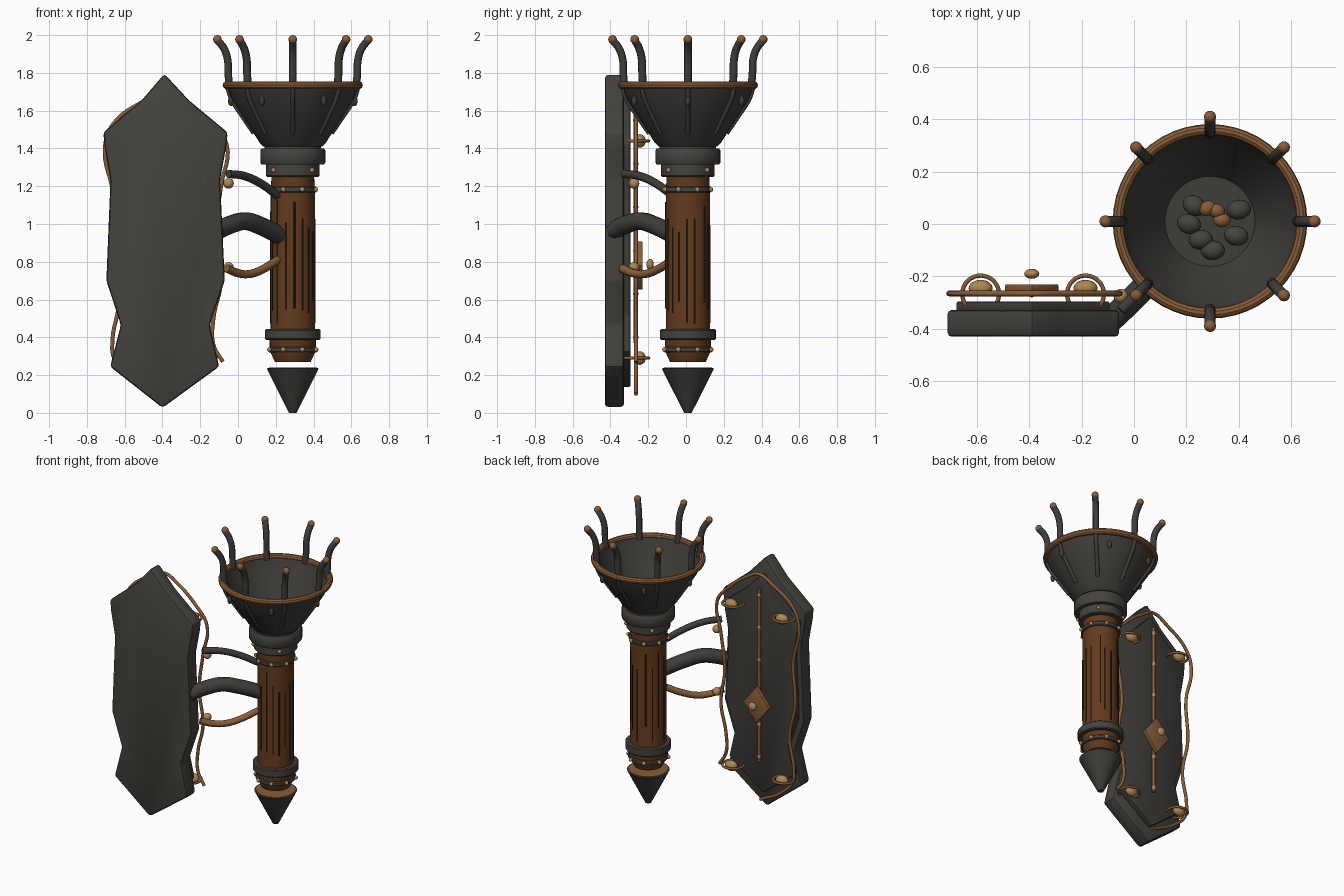
import bpy, bmesh, math, random
from mathutils import Vector, Matrix

if "Cube" in bpy.data.objects:
    bpy.data.objects.remove(bpy.data.objects["Cube"])
random.seed(4)
CX, CY = 0.29, 0.01   # torch axis


def material(name, r, g, b):
    m = bpy.data.materials.new(name)
    m.use_nodes = True
    m.diffuse_color = (r, g, b, 1)
    m.node_tree.nodes["Principled BSDF"].inputs["Base Color"].default_value = (r, g, b, 1)
    return m


IRON = material("iron", 0.06, 0.056, 0.049)
DARK = material("dark iron", 0.05, 0.047, 0.042)
COPPER = material("copper", 0.25, 0.11, 0.04)
WOOD = material("wood", 0.12, 0.042, 0.012)
GROOVE = material("wood groove", 0.03, 0.013, 0.006)
BRASS = material("brass", 0.42, 0.25, 0.09)


def add(name, mesh, mat, angle=35):
    ob = bpy.data.objects.new(name, mesh)
    bpy.context.collection.objects.link(ob)
    mesh.materials.clear()
    mesh.materials.append(mat)
    bpy.ops.object.select_all(action="DESELECT")
    ob.select_set(True)
    bpy.context.view_layer.objects.active = ob
    bpy.ops.object.shade_smooth_by_angle(angle=math.radians(angle))
    return ob


def from_bm(name, bm, mat, angle=35):
    mesh = bpy.data.meshes.new(name)
    bmesh.ops.recalc_face_normals(bm, faces=bm.faces)
    bm.to_mesh(mesh)
    bm.free()
    return add(name, mesh, mat, angle)


def lathe(name, profile, mat, closed=False, steps=40):
    """Spin (radius, z) points around the torch axis."""
    bm = bmesh.new()
    vs = [bm.verts.new((CX + r, CY, z)) for r, z in profile]
    pairs = list(zip(vs, vs[1:])) + ([(vs[-1], vs[0])] if closed else [])
    edges = [bm.edges.new(p) for p in pairs]
    bmesh.ops.spin(bm, geom=vs + edges, cent=(CX, CY, 0), axis=(0, 0, 1),
                   angle=2 * math.pi, steps=steps)
    bmesh.ops.remove_doubles(bm, verts=bm.verts, dist=0.0005)
    return from_bm(name, bm, mat)


def tube(name, points, radius, mat):
    cu = bpy.data.curves.new(name, "CURVE")
    cu.dimensions = "3D"
    cu.bevel_depth, cu.bevel_resolution, cu.resolution_u = radius, 3, 6
    cu.use_fill_caps = True
    sp = cu.splines.new("BEZIER")
    sp.bezier_points.add(len(points) - 1)
    for bp, p in zip(sp.bezier_points, points):
        bp.co = p
        bp.handle_left_type = bp.handle_right_type = "AUTO"
    tmp = bpy.data.objects.new(name + "_path", cu)
    bpy.context.collection.objects.link(tmp)
    bpy.context.view_layer.update()
    dg = bpy.context.evaluated_depsgraph_get()
    mesh = bpy.data.meshes.new_from_object(tmp.evaluated_get(dg))
    bpy.data.objects.remove(tmp)
    return add(name, mesh, mat, 50)


def ball(name, loc, size, mat, turn=0):
    bm = bmesh.new()
    bmesh.ops.create_uvsphere(bm, u_segments=16, v_segments=10, radius=1, matrix=(
        Matrix.Translation(loc) @ Matrix.Rotation(turn, 4, "Z") @ Matrix.Diagonal((*size, 1))))
    return from_bm(name, bm, mat, 60)


def slab(name, outline, y0, y1, mat, bevel):
    """Extrude an (x, z) outline from y0 to y1."""
    bm = bmesh.new()
    face = bm.faces.new([bm.verts.new((x, y0, z)) for x, z in outline])
    out = bmesh.ops.extrude_face_region(bm, geom=[face])["geom"]
    bmesh.ops.translate(bm, vec=(0, y1 - y0, 0),
                        verts=[v for v in out if isinstance(v, bmesh.types.BMVert)])
    bmesh.ops.bevel(bm, geom=list(bm.edges), offset=bevel, segments=2, affect="EDGES", profile=0.5)
    return from_bm(name, bm, mat, 30)


def around(a, r, z):
    return Vector((CX + r * math.cos(a), CY + r * math.sin(a), z))


# Wooden shaft with dark grooves
lathe("shaft", [(0, .27), (.095, .27), (.122, .33), (.122, .4), (.117, .45), (.117, 1.15),
                (.112, 1.28), (0, 1.28)], WOOD)
for i in range(16):
    a = (i + random.uniform(-.25, .25)) * math.tau / 16
    low, high = random.uniform(.46, .62), random.uniform(.95, 1.14)
    tube("shaft_groove", [around(a, .116, low), around(a, .116, high)], .0045, GROOVE)

# Pointed foot
lathe("foot_spike", [(0, 0), (.02, 0), (.138, .235), (.13, .237), (0, .237)], DARK)
lathe("foot_cap", [(0, .236), (.127, .236), (.127, .24), (0, .24)], COPPER)

# Iron bands with brass rivets
for name, z0, z1, r, n in (("lower_band", .32, .35, .13, 8), ("lower_collar", .387, .443, .148, 0),
                           ("upper_band", 1.167, 1.198, .128, 8), ("neck_collar", 1.25, 1.32, .142, 4)):
    e = .006
    lathe(name, [(.09, z0), (r - e, z0), (r, z0 + e), (r, z1 - e), (r - e, z1), (.09, z1)], IRON, True)
    for i in range(n):
        p = around((i + .5) * math.tau / n, r + .003, (z0 + z1) / 2)
        ball("rivet", p, (.013,) * 3, BRASS)

# Bowl and its neck
lathe("bowl_neck", [(0, 1.31), (.165, 1.315), (.172, 1.325), (.172, 1.39), (.165, 1.4),
                    (.15, 1.4), (.15, 1.43), (0, 1.43)], IRON)
lathe("bowl", [(0, 1.41), (.155, 1.41), (.175, 1.43), (.265, 1.57), (.325, 1.665), (.35, 1.735),
               (.332, 1.735), (.305, 1.66), (.172, 1.45), (0, 1.45)], DARK)
ring = [(.35 + .021 * math.cos(t * math.tau / 10), 1.735 + .021 * math.sin(t * math.tau / 10))
        for t in range(10)]
lathe("bowl_rim", ring, COPPER, True, 48)

# Ribs, curved prongs and studs around the bowl
for i in range(8):
    a = i * math.tau / 8
    tube("bowl_rib", [around(a, r, z) for r, z in ((.205, 1.48), (.266, 1.57), (.326, 1.665), (.347, 1.73))],
         .013, DARK)
    tube("prong", [around(a, r, z) for r, z in ((.335, 1.72), (.342, 1.8), (.345, 1.87), (.365, 1.93), (.4, 1.975))],
         .021, DARK)
    ball("prong_tip", around(a, .399, 1.977), (.023,) * 3, COPPER)
for i in range(6):
    a = i * math.tau / 6
    ball("bowl_stud", around(a, .328, 1.652), (.015, .015, .028), DARK, a)

# Coals and embers in the bowl
for x, y in ((.23, .07), (.4, .055), (.21, 0), (.255, -.06), (.3, -.1), (.39, -.045)):
    ball("coal", (x, y, 1.48), (.047, .038, .035), IRON, random.uniform(-.6, .6))
for x, y in ((.28, .06), (.315, .05), (.335, .015)):
    ball("ember", (x, y, 1.495), (.034, .028, .03), COPPER, random.uniform(-.6, .6))

# Wall plate and raised panel
outline = [(-.39, 1.795), (-.26, 1.655), (-.055, 1.485), (-.062, 1.41), (-.095, 1.235), (-.07, .70),
           (-.15, .465), (-.10, .245), (-.40, .027), (-.677, .245), (-.62, .465), (-.697, .70),
           (-.675, 1.235), (-.706, 1.41), (-.713, 1.485), (-.51, 1.655)]
slab("wall_plate", outline, -.43, -.328, IRON, .016)
panel = [(-.39 + (x + .39) * .89, .915 + (z - .915) * .88) for x, z in outline]
slab("back_panel", panel, -.335, -.295, DARK, .008)

# Wavy copper wire following the panel edge
wire = [(-.08, .27), (-.13, .36), (-.13, .5), (-.09, .7), (-.12, .95), (-.09, 1.2), (-.06, 1.42),
        (-.15, 1.54), (-.30, 1.66), (-.39, 1.70), (-.5, 1.65), (-.66, 1.53), (-.705, 1.4),
        (-.66, 1.15), (-.675, .85), (-.63, .6), (-.665, .38), (-.655, .29), (-.55, .18), (-.40, .1)]
tube("edge_wire", [(x, -.265, z) for x, z in wire], .011, COPPER)

# Corner bosses with hoops
for x in (-.585, -.185):
    for z in (.29, 1.44):
        ball("corner_boss", (x, -.245, z), (.046, .032, .036), BRASS)
        hoop = [(x + .07 * math.cos(t * math.tau / 24), -.267 + .07 * math.sin(t * math.tau / 24), z)
                for t in range(25)]
        tube("corner_hoop", hoop, .008, COPPER)

# Jointed centre rod with diamond ornament
tube("centre_rod", [(-.39, -.268, .37), (-.39, -.268, 1.59)], .011, COPPER)
for i in range(6):
    ball("rod_joint", (-.39, -.266, .4 + i * .23), (.014, .014, .02), BRASS)
slab("diamond", [(-.39, .91), (-.287, .78), (-.39, .65), (-.493, .78)], -.258, -.23, COPPER, .005)
ball("diamond_boss", (-.39, -.19, .785), (.029, .019, .03), BRASS)

# Three arms joining plate and shaft
tube("upper_arm", [(-.05, -.33, 1.265), (.03, -.25, 1.255), (.12, -.16, 1.215), (.21, -.07, 1.15)], .022, DARK)
tube("middle_arm", [(-.11, -.385, .965), (-.03, -.31, 1.0), (.04, -.24, 1.015), (.12, -.16, .99), (.22, -.06, .94)],
     .048, DARK)
tube("lower_arm", [(-.06, -.34, .765), (0, -.28, .74), (.06, -.22, .735), (.13, -.15, .76), (.21, -.07, .81)],
     .022, COPPER)
for z in (1.215, .77):
    ball("arm_bead", (-.05, -.275, z), (.028,) * 3, BRASS)
